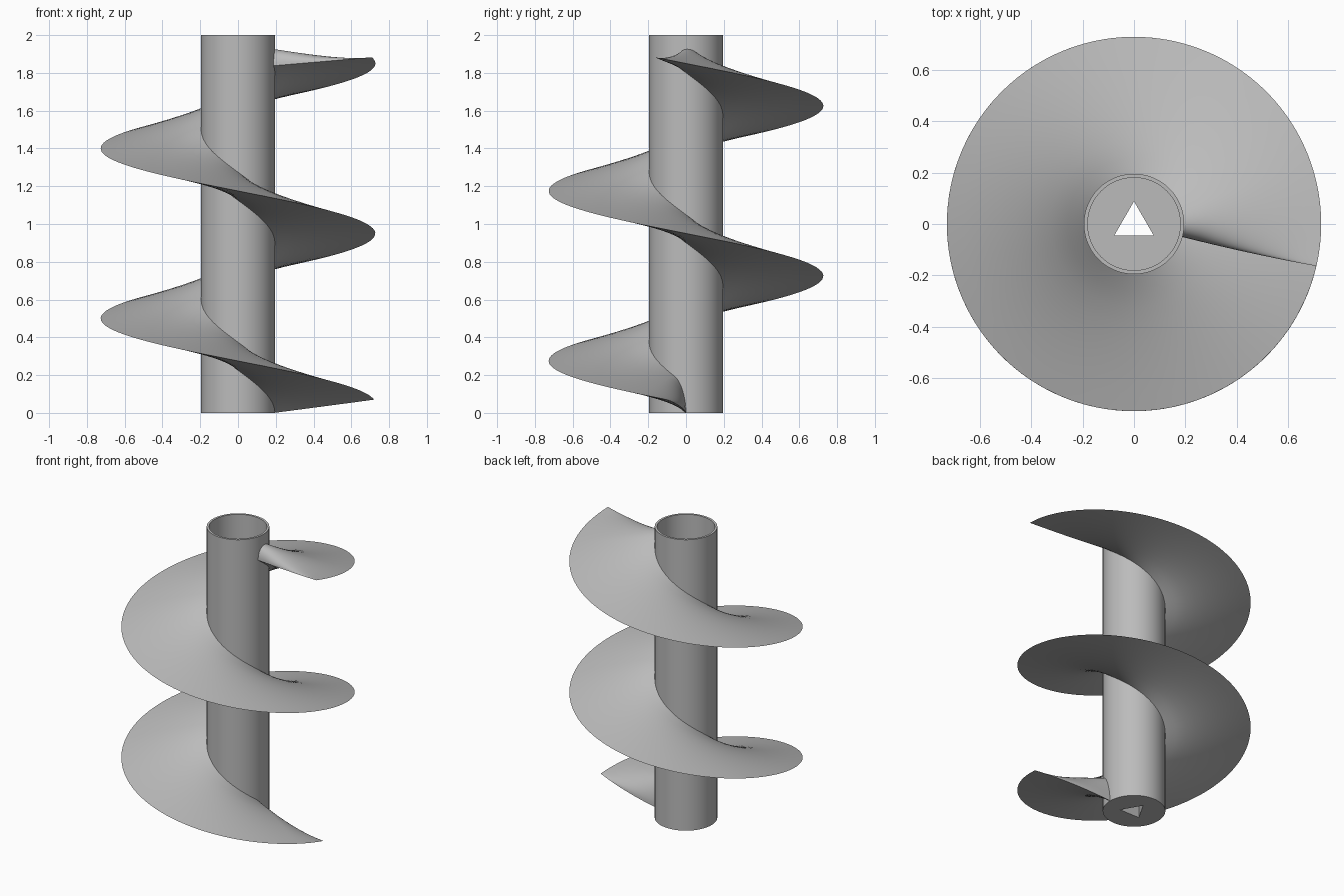
import bpy, bmesh, math

cube = bpy.data.objects.get("Cube")
if cube:
    bpy.data.objects.remove(cube, do_unlink=True)

grey = bpy.data.materials.new("plain grey")
grey.use_nodes = True
COLOUR = (0.5, 0.5, 0.5, 1)
grey.diffuse_color = COLOUR
grey.node_tree.nodes["Principled BSDF"].inputs["Base Color"].default_value = COLOUR

SHAFT_R, BORE_R, BLADE_R = 0.195, 0.18, 0.727
HEIGHT, FLOOR, PITCH = 2.0, 0.1, 0.9


def finish(name, bm):
    bmesh.ops.recalc_face_normals(bm, faces=bm.faces)
    mesh = bpy.data.meshes.new(name)
    bm.to_mesh(mesh)
    bm.free()
    mesh.materials.append(grey)
    obj = bpy.data.objects.new(name, mesh)
    bpy.context.collection.objects.link(obj)
    bpy.ops.object.select_all(action="DESELECT")
    obj.select_set(True)
    bpy.context.view_layer.objects.active = obj
    bpy.ops.object.shade_smooth_by_angle(angle=math.radians(30))


def bridge(bm, a, b):
    for i in range(len(a)):
        j = (i + 1) % len(a)
        bm.faces.new((a[i], a[j], b[j], b[i]))


# Hollow shaft: closed floor pierced by a triangular drive hole
def circle(radius):
    return lambda angle: radius


def triangle(angle):
    third = math.tau / 3
    offset = (angle - math.pi / 2) % third - third / 2
    return 0.044 / math.cos(offset)


bm = bmesh.new()
rings = []
SIDES = 96
for shape, z in ((triangle, 0), (circle(SHAFT_R), 0), (circle(SHAFT_R), HEIGHT),
                 (circle(BORE_R), HEIGHT), (circle(BORE_R), FLOOR), (triangle, FLOOR)):
    ring = []
    for i in range(SIDES):
        a = math.tau * i / SIDES
        r = shape(a)
        ring.append(bm.verts.new((r * math.cos(a), r * math.sin(a), z)))
    rings.append(ring)
for k in range(len(rings)):
    bridge(bm, rings[k], rings[(k + 1) % len(rings)])
finish("hollow_shaft", bm)


# Spiral blade: wedge section, thick at the shaft, rounded off at both ends
def taper(distance, length):
    u = min(max(distance / length, 0), 1)
    return math.sqrt(1 - (1 - u) ** 2)


STEPS, RADIAL = 300, 8
bm = bmesh.new()
sections = []
for i in range(STEPS + 1):
    # finer steps towards the ends
    s = i / STEPS
    s -= 0.9 * math.sin(math.tau * s) / math.tau
    top, bottom = [], []
    for k in range(RADIAL + 1):
        t = k / RADIAL
        r = SHAFT_R - 0.005 + (BLADE_R - SHAFT_R + 0.005) * t
        start, end = 8 * t, 735 - 2 * t
        turn = start + (end - start) * s
        a = -math.radians(turn)
        x, y = r * math.cos(a), r * math.sin(a)
        base = PITCH * turn / 360 + 0.05 * t
        rise = 0.15 * (1 - t) * min(taper(turn - start, 18), taper(end - turn, 33))
        bottom.append(bm.verts.new((x, y, base)))
        if k < RADIAL:
            top.append(bm.verts.new((x, y, base + rise)))
    sections.append(bottom + top[::-1])
for a, b in zip(sections, sections[1:]):
    bridge(bm, a, b)
bmesh.ops.remove_doubles(bm, verts=bm.verts, dist=0.00001)
finish("spiral_blade", bm)
